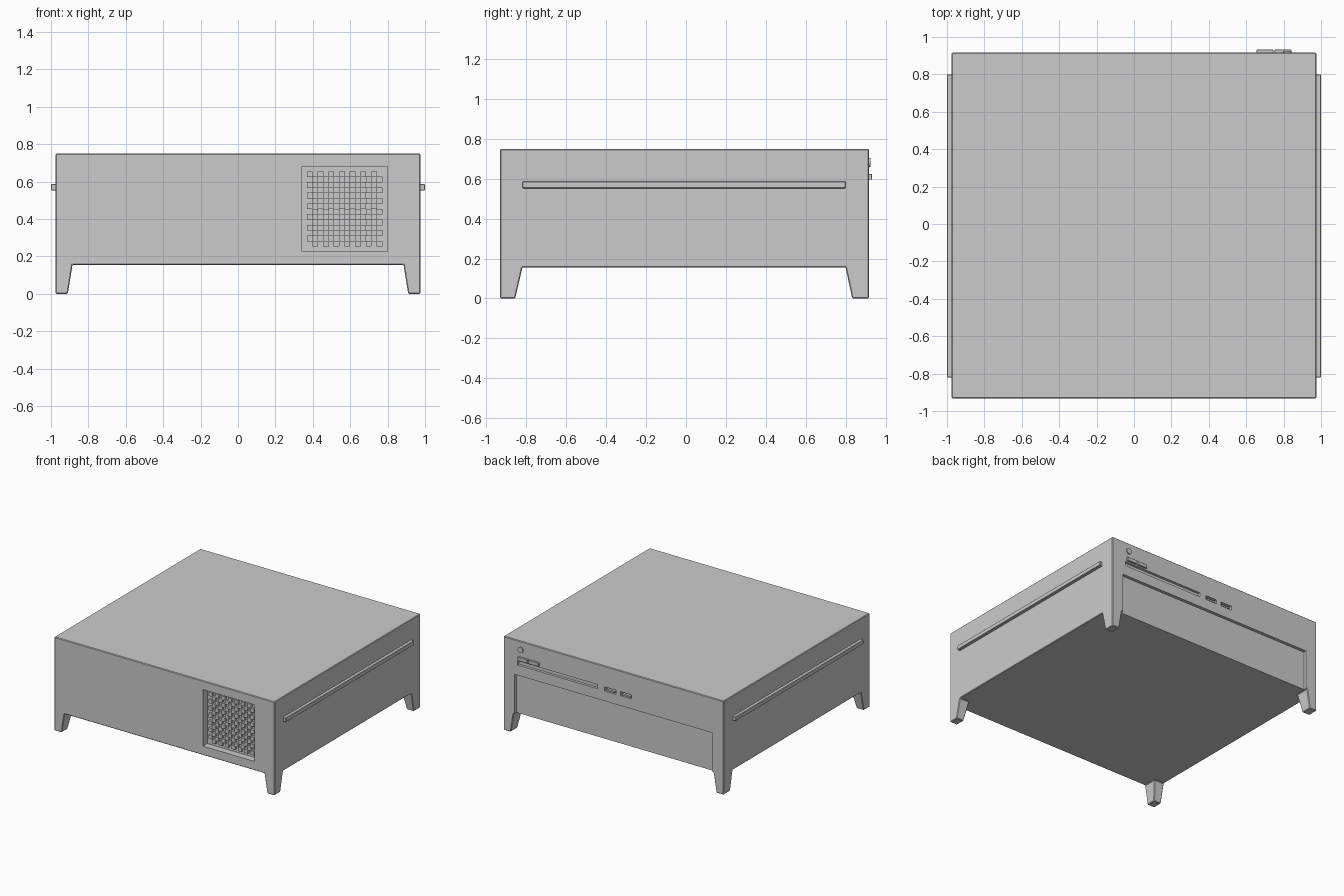
import bpy, bmesh
from mathutils import Vector, Matrix

if "Cube" in bpy.data.objects:
    bpy.data.objects.remove(bpy.data.objects["Cube"])

X, Y0, Y1 = 0.975, -0.932, 0.917      # body extents
Z0, Z1 = 0.155, 0.75


def add_box(bm, x0, x1, y0, y1, z0, z1):
    m = (Matrix.Translation(((x0 + x1) / 2, (y0 + y1) / 2, (z0 + z1) / 2))
         @ Matrix.Diagonal((x1 - x0, y1 - y0, z1 - z0, 1)))
    return bmesh.ops.create_cube(bm, size=1, matrix=m)


def to_object(name, bm):
    bmesh.ops.recalc_face_normals(bm, faces=bm.faces)
    me = bpy.data.meshes.new(name)
    bm.to_mesh(me)
    bm.free()
    ob = bpy.data.objects.new(name, me)
    bpy.context.collection.objects.link(ob)
    return ob


def boxes(name, specs, bevel=0):
    bm = bmesh.new()
    for s in specs:
        add_box(bm, *s)
    ob = to_object(name, bm)
    if bevel:
        mod = ob.modifiers.new("soft_edges", 'BEVEL')
        mod.width, mod.segments = bevel, 1
    return ob


# Case: a box whose four bottom corners are extruded into tapered feet
bm = bmesh.new()
add_box(bm, -X, X, Y0, Y1, Z0, Z1)
cuts = [((-0.885, 0, 0), (1, 0, 0)), ((0.885, 0, 0), (1, 0, 0)),
        ((0, -0.82, 0), (0, 1, 0)), ((0, 0.80, 0), (0, 1, 0))]
for co, no in cuts:
    bmesh.ops.bisect_plane(bm, geom=bm.verts[:] + bm.edges[:] + bm.faces[:],
                           plane_co=co, plane_no=no)
bm.normal_update()
corners = [f for f in bm.faces if f.calc_center_median().z < Z0 + 0.001
           and abs(f.calc_center_median().x) > 0.885
           and not -0.82 < f.calc_center_median().y < 0.80]
feet = bmesh.ops.extrude_discrete_faces(bm, faces=corners)["faces"]
bmesh.ops.remove_doubles(bm, verts=[v for v in bm.verts if v.co.z > Z0 + 1], dist=1e-5)
for f in feet:
    for v in f.verts:
        v.co.z = 0
        if abs(v.co.x) < 0.9:
            v.co.x += 0.025 if v.co.x > 0 else -0.025
        if -0.83 < v.co.y < 0.81:
            v.co.y += 0.033 if v.co.y > 0 else -0.036
bmesh.ops.dissolve_limit(bm, angle_limit=0.01, verts=bm.verts[:], edges=bm.edges[:])
case = to_object("case", bm)
mod = case.modifiers.new("soft_edges", 'BEVEL')
mod.width, mod.segments, mod.limit_method = 0.005, 1, 'ANGLE'

# Recesses: front vent, rear panel, disc slot, two ports
ports = [(-0.02, 0.08), (-0.16, -0.06)]
cutter = boxes("recess_cutter", [
    (0.342, 0.80, Y0 - 0.05, Y0 + 0.055, 0.227, 0.68),
    (-0.875, 0.875, Y1 - 0.025, Y1 + 0.05, 0.10, 0.47),
    (0.14, 0.85, Y1 - 0.02, Y1 + 0.05, 0.552, 0.585),
] + [(a, b, Y1 - 0.04, Y1 + 0.05, 0.55, 0.583) for a, b in ports])
cutter.hide_render = True
cutter.display_type = 'WIRE'
mod = case.modifiers.new("recesses", 'BOOLEAN')
mod.operation, mod.solver, mod.object = 'DIFFERENCE', 'EXACT', cutter

# Vent grille: checkerboard of small studs in the recess
pitch, half = 0.0286, 0.0155
studs = []
for i in range(14):
    for j in range(14):
        if (i + j) % 2 == 0:
            x, z = 0.384 + i * pitch, 0.639 - j * pitch
            studs.append((x - half, x + half, Y0 + 0.035, Y0 + 0.06, z - half, z + half))
boxes("vent_grille", studs)

# Side rails
for name, s in (("left_rail", -1), ("right_rail", 1)):
    a, b = sorted((s * 0.965, s * 1.0))
    boxes(name, [(a, b, -0.82, 0.80, 0.552, 0.586)], 0.003)

# Rear controls: twin rocker buttons, port tongues, round power button
boxes("rocker_buttons", [(0.655, 0.746, Y1 - 0.01, 0.932, 0.595, 0.624),
                         (0.752, 0.842, Y1 - 0.01, 0.932, 0.595, 0.624)], 0.002)
boxes("port_tongues", [(a + 0.012, b - 0.012, Y1 - 0.045, Y1 - 0.004, 0.556, 0.568)
                       for a, b in ports])
bm = bmesh.new()
bmesh.ops.create_cone(bm, cap_ends=True, segments=24, radius1=0.023, radius2=0.023, depth=0.018,
                      matrix=Matrix.Translation((0.82, Y1, 0.682)) @ Matrix.Rotation(1.5707963, 4, 'X'))
to_object("power_button", bm)
